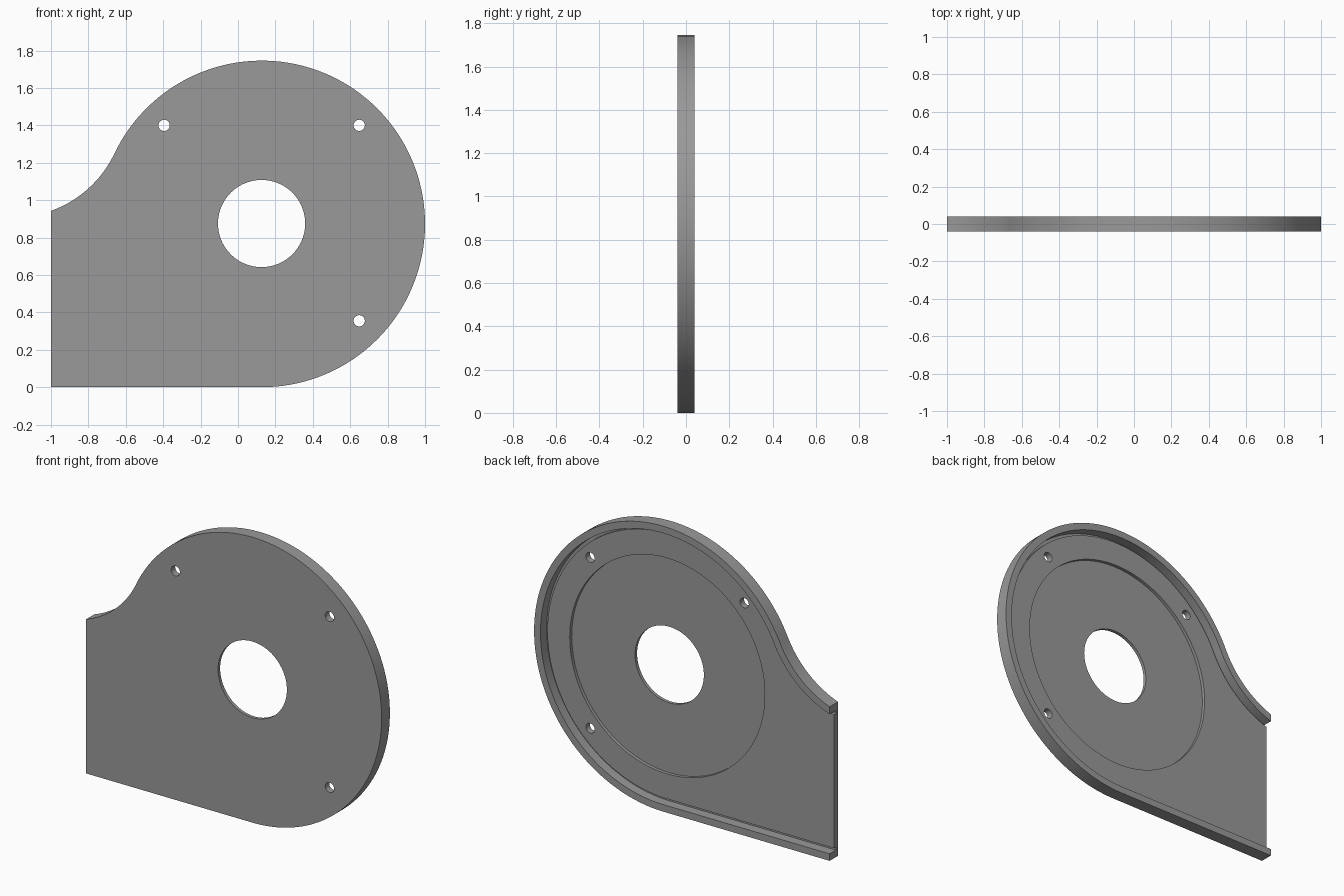
import bpy, bmesh, math

if "Cube" in bpy.data.objects:
    bpy.data.objects.remove(bpy.data.objects["Cube"])

CX, CZ, R = 0.127, 0.873, 0.873     # main round of the housing
RN = 0.60                           # concave neck radius
NECK = math.atan2(0.431, -0.903)    # direction from main centre to neck centre
NX = CX + (R + RN) * math.cos(NECK)
NZ = CZ + (R + RN) * math.sin(NECK)

gray = bpy.data.materials.new("neutral gray")
gray.diffuse_color = (0.32, 0.32, 0.32, 1)
gray.use_nodes = True
gray.node_tree.nodes["Principled BSDF"].inputs["Base Color"].default_value = gray.diffuse_color


def outline(inset, x_end):
    """Open path: lower left, round the big arc, through the neck to upper left."""
    pts = [(x_end, inset)]
    r, rn = R - inset, RN + inset
    n = 96
    for i in range(n + 1):
        a = -math.pi / 2 + (NECK + math.pi / 2) * i / n
        pts.append((CX + r * math.cos(a), CZ + r * math.sin(a)))
    a0 = NECK - math.pi
    a1 = -math.acos((x_end - NX) / rn)
    for i in range(1, 25):
        a = a0 + (a1 - a0) * i / 24
        pts.append((NX + rn * math.cos(a), NZ + rn * math.sin(a)))
    return pts


def circle(x, z, r, n):
    return [(x + r * math.cos(2 * math.pi * i / n),
             z + r * math.sin(2 * math.pi * i / n)) for i in range(n)]


def prism(name, pts, y0, y1):
    bm = bmesh.new()
    face = bm.faces.new([bm.verts.new((x, y0, z)) for x, z in pts])
    ext = bmesh.ops.extrude_face_region(bm, geom=[face])
    verts = [v for v in ext["geom"] if isinstance(v, bmesh.types.BMVert)]
    bmesh.ops.translate(bm, verts=verts, vec=(0, y1 - y0, 0))
    bmesh.ops.recalc_face_normals(bm, faces=bm.faces)
    me = bpy.data.meshes.new(name)
    bm.to_mesh(me)
    bm.free()
    ob = bpy.data.objects.new(name, me)
    bpy.context.collection.objects.link(ob)
    return ob


# Cover plate with its full outer thickness
cover = prism("housing_cover", outline(0, -1.0), -0.04, 0.04)
cover.data.materials.append(gray)

cutters = [
    # Hollow back, leaving the rim
    prism("hollow_cutter", outline(0.043, -1.05), 0.0, 0.1),
    # Narrow groove along the inside of the rim
    prism("groove_cutter", outline(0.043, -1.05) + outline(0.062, -1.05)[::-1], -0.02, 0.02),
    # Round recess and central opening
    prism("recess_cutter", circle(CX, CZ + 0.002, 0.66, 128), -0.02, 0.05),
    prism("opening_cutter", circle(CX - 0.001, CZ + 0.002, 0.233, 96), -0.1, 0.1),
]
# Screw holes
for x, z in ((-0.395, 1.4), (0.648, 1.4), (0.648, 0.355)):
    cutters.append(prism("screw_hole_cutter", circle(x, z, 0.03, 32), -0.1, 0.1))

for c in cutters:
    c.hide_render = True
    m = cover.modifiers.new(c.name, "BOOLEAN")
    m.operation = "DIFFERENCE"
    m.solver = "EXACT"
    m.object = c

# Bake the cuts and remove the cutters
dg = bpy.context.evaluated_depsgraph_get()
baked = bpy.data.meshes.new_from_object(cover.evaluated_get(dg))
cover.modifiers.clear()
cover.data = baked
baked.materials.clear()
baked.materials.append(gray)
for p in baked.polygons:
    p.material_index = 0
for c in cutters:
    bpy.data.objects.remove(c)

bpy.ops.object.select_all(action="DESELECT")
cover.select_set(True)
bpy.context.view_layer.objects.active = cover
bpy.ops.object.shade_smooth_by_angle(angle=math.radians(30))
